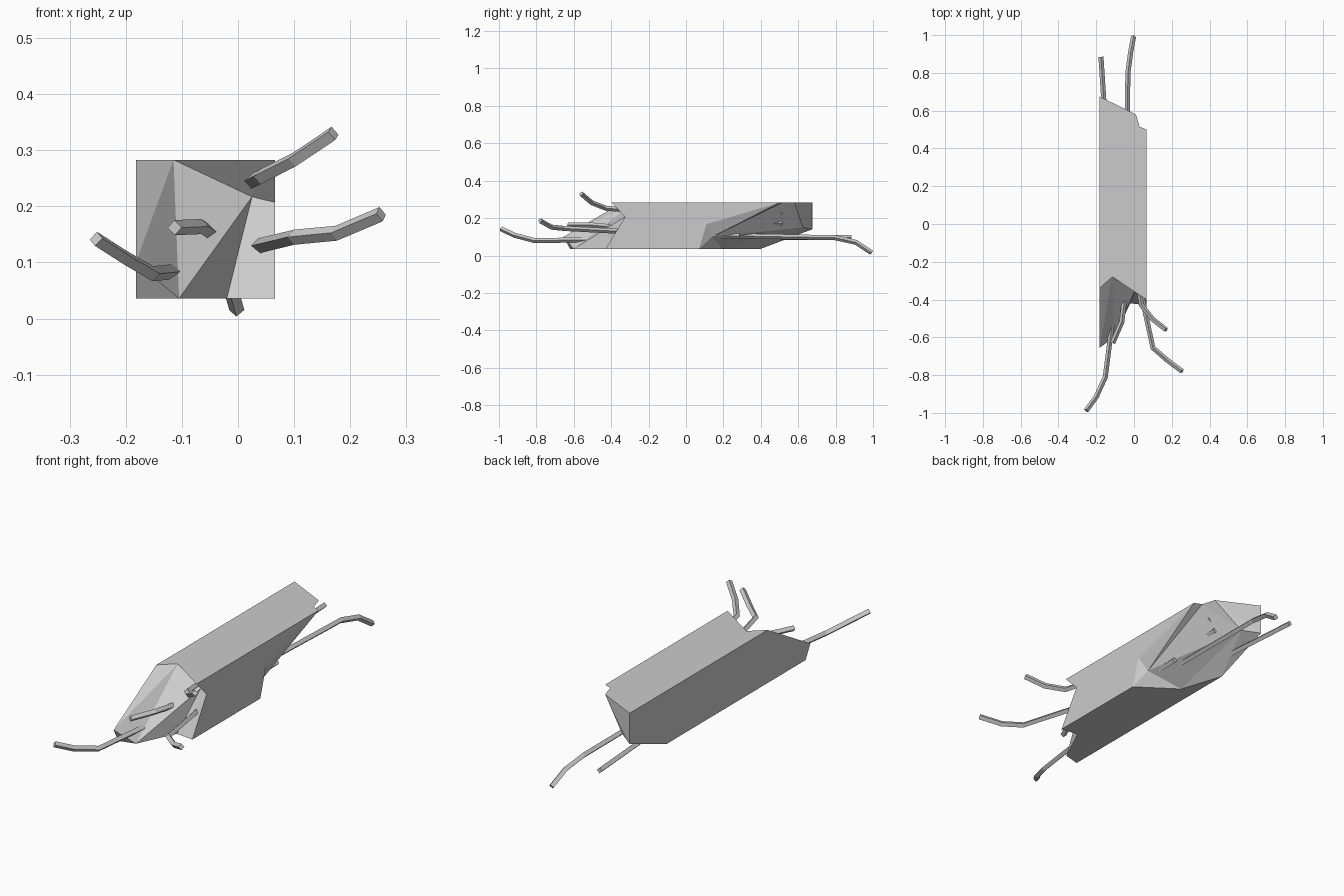
import bpy
import bmesh

if "Cube" in bpy.data.objects:
    bpy.data.objects.remove(bpy.data.objects["Cube"])

X0, X1, Z0, Z1 = -0.182, 0.066, 0.036, 0.283

# Broken beam: corner and fracture points, front end then back end
pts = {
    "ftl": (X0, -0.34, Z1), "ftm": (-0.115, -0.28, Z1), "ftr": (X1, -0.40, Z1),
    "frm": (X1, -0.325, 0.207), "fbr": (X1, -0.43, Z0), "fbm": (-0.02, -0.42, Z0),
    "fbn": (-0.105, -0.60, Z0), "fbl": (X0, -0.62, Z0), "flm": (X0, -0.655, 0.10),
    "fin": (0.025, -0.31, 0.217),
    "btl": (X0, 0.675, Z1), "btm": (0.01, 0.58, Z1), "btn": (0.03, 0.515, Z1),
    "btr": (X1, 0.50, Z1), "brm": (X1, 0.11, 0.168), "bbr": (X1, 0.07, Z0),
    "bbm": (-0.114, 0.195, Z0), "bbl": (X0, 0.40, Z0), "blm": (X0, 0.675, 0.14),
    "bin": (0.035, 0.14, 0.10), "bim": (-0.108, 0.625, 0.15),
}
faces = [
    "ftl ftm ftr btr btn btm btl",            # top
    "fbl fbn fbm fbr bbr bbm bbl",            # underside
    "ftl flm fbl bbl blm btl",                # left side
    "ftr frm fbr bbr brm btr",                # right side
    # front fracture
    "ftl flm ftm", "flm fbn ftm", "flm fbl fbn", "ftm fbn fin", "fbn fbm fin",
    "fin fbm fbr", "fin fbr frm", "ftm fin ftr", "fin frm ftr",
    # back fracture
    "btr brm bin", "btr bin btn", "brm bbr bin", "bbr bbm bin", "btn bin bim",
    "btn bim btm", "bin bbm bim", "bbm bbl bim", "bim bbl blm", "btm bim blm",
    "btm blm btl",
]
bm = bmesh.new()
v = {k: bm.verts.new(c) for k, c in pts.items()}
for f in faces:
    bm.faces.new([v[k] for k in f.split()])
bmesh.ops.recalc_face_normals(bm, faces=bm.faces[:])
mesh = bpy.data.meshes.new("broken_beam")
bm.to_mesh(mesh)
bm.free()
bpy.context.collection.objects.link(bpy.data.objects.new("broken_beam", mesh))


# Reinforcing bars: four-sided bent rods
def bar(name, *path):
    cu = bpy.data.curves.new(name, 'CURVE')
    cu.dimensions = '3D'
    cu.bevel_depth = 0.0135
    cu.bevel_resolution = 0
    cu.use_fill_caps = True
    sp = cu.splines.new('POLY')
    sp.points.add(len(path) - 1)
    for p, c in zip(sp.points, path):
        p.co = (*c, 1)
    sp.use_smooth = False
    bpy.context.collection.objects.link(bpy.data.objects.new(name, cu))


bar("front_bar_upper", (0.02, -0.30, 0.243), (0.04, -0.43, 0.253),
    (0.10, -0.505, 0.283), (0.17, -0.56, 0.33))
bar("front_bar_right", (0.03, -0.33, 0.128), (0.10, -0.655, 0.145),
    (0.175, -0.72, 0.152), (0.255, -0.78, 0.186))
bar("front_bar_left", (-0.11, -0.48, 0.084), (-0.152, -0.81, 0.08),
    (-0.20, -0.915, 0.108), (-0.253, -0.988, 0.142))
bar("front_bar_middle", (-0.045, -0.36, 0.15), (-0.065, -0.52, 0.164), (-0.113, -0.63, 0.162))
bar("back_bar_long", (-0.045, 0.10, 0.108), (-0.032, 0.80, 0.095),
    (-0.018, 0.91, 0.07), (-0.002, 0.992, 0.015))
bar("back_bar_left", (-0.13, 0.20, 0.10), (-0.175, 0.885, 0.095))
bar("back_bar_top", (-0.02, 0.15, 0.222), (-0.02, 0.515, 0.226))
bar("back_bar_centre", (-0.045, 0.15, 0.158), (-0.045, 0.515, 0.175))
bar("back_bar_low", (0.0, 0.08, 0.10), (0.0, 0.285, 0.105))
